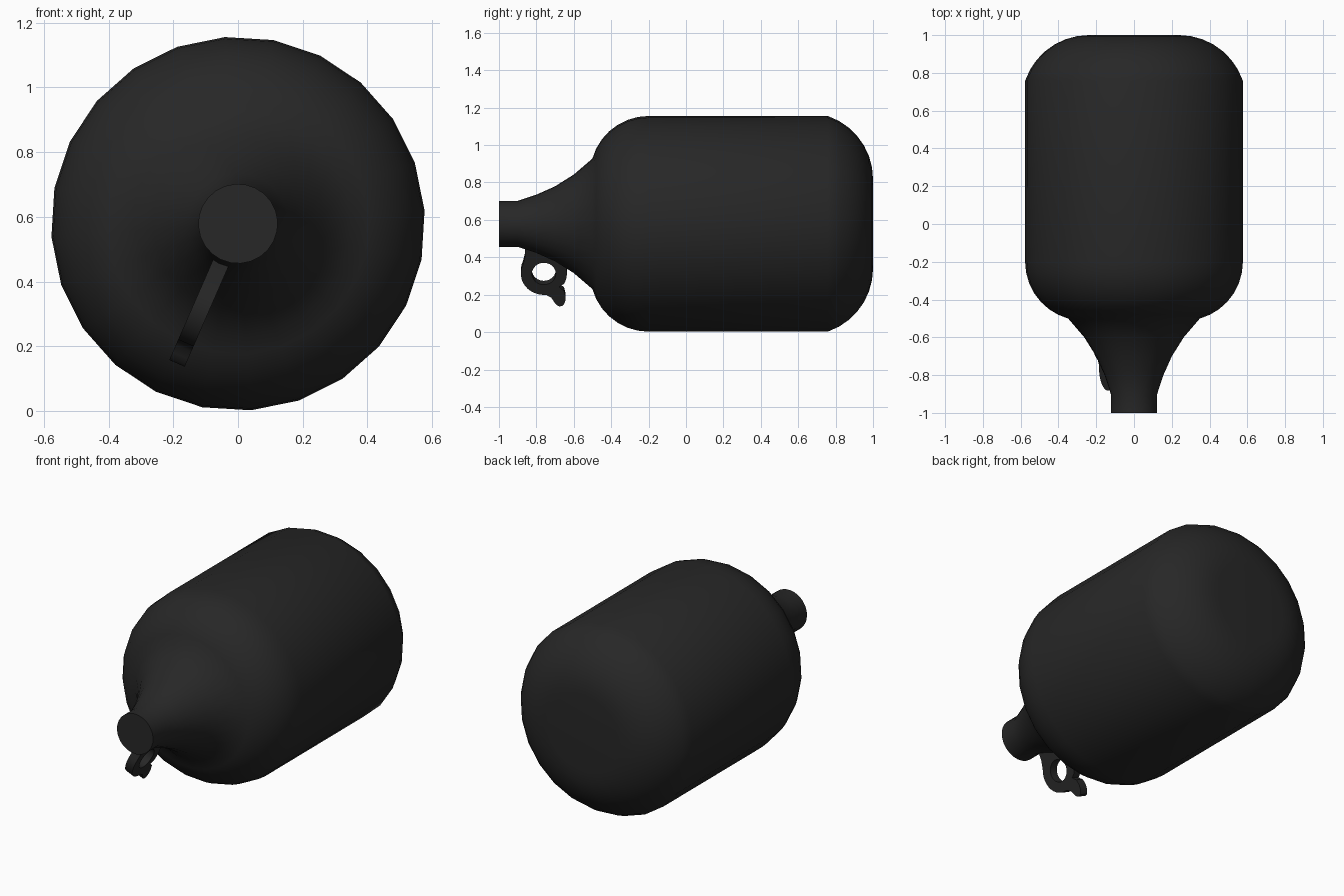
import bpy, bmesh, math
from mathutils import Matrix, Vector

if "Cube" in bpy.data.objects:
    bpy.data.objects.remove(bpy.data.objects["Cube"])

ZC, SEG, PHASE = 0.579, 24, math.radians(4)
dark = bpy.data.materials.new("dark_glaze")
dark.diffuse_color = (0.02, 0.02, 0.02, 1)
dark.use_nodes = True
dark.node_tree.nodes["Principled BSDF"].inputs["Base Color"].default_value = dark.diffuse_color


def arc(cx, cy, r, a0, a1, n):
    """Points along a circular arc, angles in degrees."""
    return [(cx + r * math.cos(math.radians(a0 + (a1 - a0) * i / n)),
             cy + r * math.sin(math.radians(a0 + (a1 - a0) * i / n))) for i in range(n + 1)]


def finish(ob, angle):
    bpy.ops.object.select_all(action='DESELECT')
    ob.select_set(True)
    bpy.context.view_layer.objects.active = ob
    bpy.ops.object.shade_smooth_by_angle(angle=math.radians(angle))


# Jug body: (y, radius) profile turned around the y axis
profile = [(-1, 0.123), (-0.9, 0.123), (-0.8, 0.156), (-0.7, 0.201), (-0.6, 0.264)]
profile += arc(-0.2, 0.266, 0.312, 164.5, 90, 7)
profile += arc(0.643, 0.24, 0.357, 71, 0, 7)
bm = bmesh.new()
rings = []
for y, r in profile:
    rings.append([bm.verts.new((r * math.cos(PHASE + math.tau * k / SEG), y,
                                ZC + r * math.sin(PHASE + math.tau * k / SEG)))
                  for k in range(SEG)])
for a, b in zip(rings, rings[1:]):
    for k in range(SEG):
        j = (k + 1) % SEG
        bm.faces.new((a[k], a[j], b[j], b[k]))
bm.faces.new(rings[0])
bm.faces.new(rings[-1])
bmesh.ops.recalc_face_normals(bm, faces=bm.faces)
me = bpy.data.meshes.new("jug_body")
bm.to_mesh(me)
bm.free()
body = bpy.data.objects.new("jug_body", me)
bpy.context.collection.objects.link(body)
me.materials.append(dark)
finish(body, 40)

# Finger loop: flat ring with a small tail, outline in (y, distance from axis)
CY, CS = -0.76, 0.28
outline = [(-0.7, 0.1), (-0.86, 0.1), (-0.86, 0.18)]
outline += arc(CY, CS, 0.123, 205, 85, 12)
outline += [(-0.72, 0.42), (-0.705, 0.445), (-0.692, 0.463), (-0.675, 0.471), (-0.658, 0.466),
            (-0.646, 0.445), (-0.644, 0.415), (-0.652, 0.38), (-0.668, 0.368), (-0.678, 0.357)]
outline += arc(CY, CS, 0.123, 28, -5, 4)
outline += [(-0.64, 0.21)]
hole = arc(CY, CS, 0.064, 0, 360, 24)[:-1]

cu = bpy.data.curves.new("finger_loop", 'CURVE')
cu.dimensions = '2D'
cu.fill_mode = 'BOTH'
cu.extrude = 0.026
for pts in (outline, hole):
    sp = cu.splines.new('POLY')
    sp.points.add(len(pts) - 1)
    for p, (u, v) in zip(sp.points, pts):
        p.co = (u, v, 0, 1)
    sp.use_cyclic_u = True
loop = bpy.data.objects.new("finger_loop", cu)
bpy.context.collection.objects.link(loop)
tilt = math.radians(23.6)
out = Vector((-math.sin(tilt), 0, -math.cos(tilt)))
along = Vector((0, 1, 0))
m = Matrix((along, out, along.cross(out))).transposed().to_4x4()
m.translation = (0, 0, ZC)
loop.matrix_world = m
bpy.ops.object.select_all(action='DESELECT')
loop.select_set(True)
bpy.context.view_layer.objects.active = loop
bpy.ops.object.convert(target='MESH')
loop = bpy.context.object
loop.data.materials.clear()
loop.data.materials.append(dark)
bm = bmesh.new()
bm.from_mesh(loop.data)
bmesh.ops.remove_doubles(bm, verts=bm.verts, dist=0.0005)
bmesh.ops.recalc_face_normals(bm, faces=bm.faces)
bm.to_mesh(loop.data)
bm.free()
finish(loop, 35)
